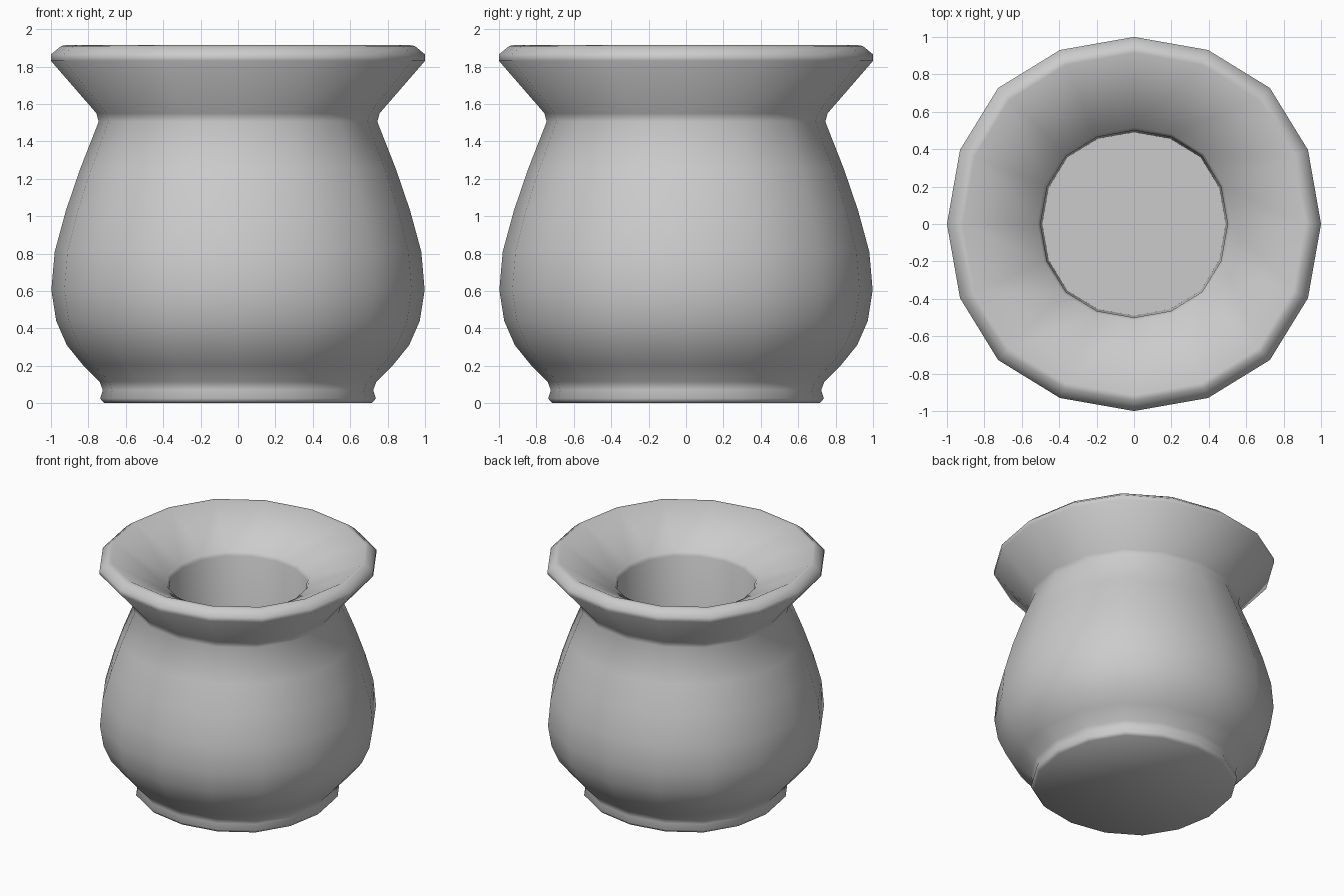
import bpy, bmesh, math

if "Cube" in bpy.data.objects:
    bpy.data.objects.remove(bpy.data.objects["Cube"])

# 16-sided cross-section, slightly fuller on the diagonals
FULL = [1.0, 1.011, 1.028, 1.011]
ANG = [0.0, math.radians(23.06), math.radians(45), math.radians(66.94)]
SIDES = 16

# Half profile (radius, height): foot, belly, neck, flared rim, funnel, bore
profile = [
    (0.715, 0.0), (0.737, 0.025), (0.723, 0.07), (0.74, 0.115),
    (0.83, 0.205), (0.915, 0.31), (0.972, 0.44), (0.998, 0.605),
    (0.98, 0.81), (0.92, 1.03), (0.845, 1.25), (0.745, 1.505),
    (0.757, 1.55), (1.0, 1.83), (1.0, 1.865), (0.945, 1.91),
    (0.915, 1.915), (0.515, 1.69), (0.50, 1.66), (0.49, 0.2),
]

bm = bmesh.new()
rings = []
for r, z in profile:
    ring = []
    for i in range(SIDES):
        a = ANG[i % 4] + (i // 4) * math.pi / 2
        f = r * FULL[i % 4]
        ring.append(bm.verts.new((f * math.cos(a), f * math.sin(a), z)))
    rings.append(ring)

# Walls between neighbouring rings
for lo, hi in zip(rings, rings[1:]):
    for i in range(SIDES):
        j = (i + 1) % SIDES
        bm.faces.new((lo[i], lo[j], hi[j], hi[i]))

# Underside and inner floor
bm.faces.new(rings[0][::-1])
bm.faces.new(rings[-1])
bmesh.ops.recalc_face_normals(bm, faces=bm.faces)

mesh = bpy.data.meshes.new("pot")
bm.to_mesh(mesh)
bm.free()
pot = bpy.data.objects.new("pot", mesh)
bpy.context.collection.objects.link(pot)
bpy.context.view_layer.objects.active = pot
pot.select_set(True)
bpy.ops.object.shade_smooth_by_angle(angle=math.radians(60))
